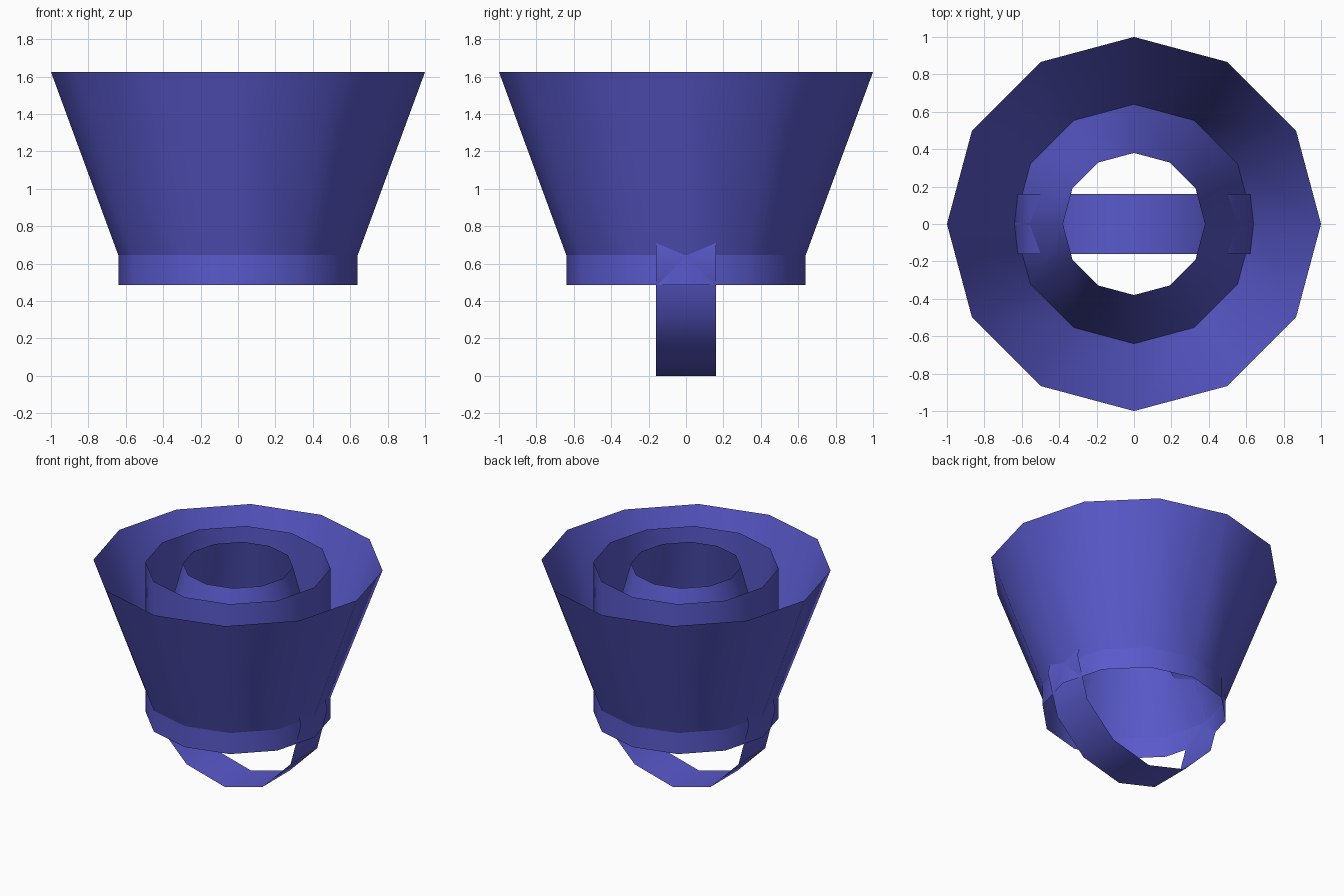
import bpy
import math

if "Cube" in bpy.data.objects:
    bpy.data.objects.remove(bpy.data.objects["Cube"])

SIDES = 12
blue = bpy.data.materials.new("blue")
blue.diffuse_color = (0.1, 0.1, 0.6, 1)
blue.use_nodes = True
blue.node_tree.nodes["Principled BSDF"].inputs["Base Color"].default_value = blue.diffuse_color


def open_tube(name, r_low, r_high, z_low, z_high):
    """Open-ended twelve-sided tube with no wall thickness."""
    bpy.ops.mesh.primitive_cone_add(
        vertices=SIDES, radius1=r_low, radius2=r_high, depth=z_high - z_low,
        end_fill_type='NOTHING', location=(0, 0, (z_low + z_high) / 2))
    ob = bpy.context.object
    ob.name = name
    ob.data.materials.append(blue)
    bpy.ops.object.shade_smooth()
    return ob


# Nested shells: flared outside, straight middle, tapering inside
open_tube("outer_flare", 0.64, 1.0, 0.645, 1.625)
open_tube("middle_sleeve", 0.64, 0.64, 0.485, 1.625)
open_tube("inner_taper", 0.64, 0.38, 0.645, 1.625)

# Upright hoop through the base, its axis along y
hoop = open_tube("upright_hoop", 0.64, 0.64, 0.48, 0.80)
hoop.rotation_euler.x = math.radians(90)
